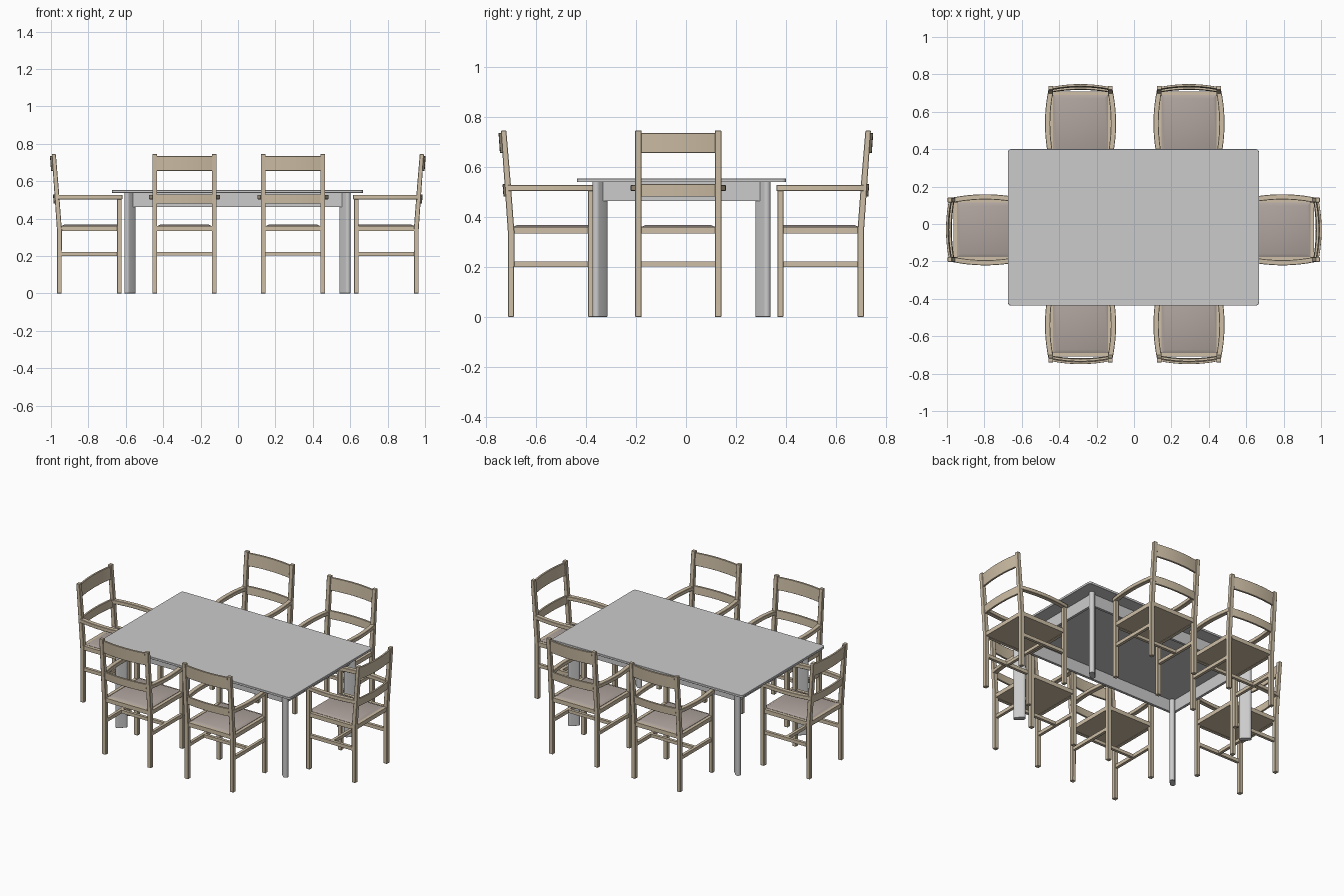
import bpy, bmesh
from math import radians, pi, cos, sin
from mathutils import Matrix, Vector

if "Cube" in bpy.data.objects:
    bpy.data.objects.remove(bpy.data.objects["Cube"])


def material(name, rgb):
    m = bpy.data.materials.new(name)
    m.diffuse_color = (*rgb, 1)
    m.use_nodes = True
    m.node_tree.nodes["Principled BSDF"].inputs["Base Color"].default_value = m.diffuse_color
    return m


WOOD = material("light_wood", (0.62, 0.52, 0.38))
FABRIC = material("seat_fabric", (0.43, 0.37, 0.34))


def loft(bm, sections):
    """Skin matching closed cross-sections and cap both ends."""
    rings = [[bm.verts.new(p) for p in s] for s in sections]
    n = len(rings[0])
    for a, b in zip(rings, rings[1:]):
        for i in range(n):
            bm.faces.new((a[i], a[(i + 1) % n], b[(i + 1) % n], b[i]))
    bm.faces.new(rings[0][::-1])
    bm.faces.new(rings[-1])


def rect(x0, x1, y0, y1, z):
    return [(x0, y0, z), (x1, y0, z), (x1, y1, z), (x0, y1, z)]


def box(bm, x0, x1, y0, y1, z0, z1):
    loft(bm, [rect(x0, x1, y0, y1, z0), rect(x0, x1, y0, y1, z1)])


def finish(bm, name, mat=None, bevel=0.0):
    bmesh.ops.recalc_face_normals(bm, faces=bm.faces)
    if bevel:
        sharp = [e for e in bm.edges if e.calc_face_angle(0) > radians(35)]
        bmesh.ops.bevel(bm, geom=sharp, offset=bevel, segments=1, affect='EDGES')
    for f in bm.faces:
        f.smooth = True
    me = bpy.data.meshes.new(name)
    bm.to_mesh(me)
    bm.free()
    me.set_sharp_from_angle(angle=radians(30))
    if mat:
        me.materials.append(mat)
    return me


def add(name, mesh, matrix=Matrix()):
    ob = bpy.data.objects.new(name, mesh)
    ob.matrix_world = matrix
    bpy.context.collection.objects.link(ob)
    return ob


# ---- Table, centred slightly forward of the origin
CX, CY = -0.003, -0.018

# top with rounded corners
bm = bmesh.new()
outline = []
for k, (sx, sy) in enumerate([(1, 1), (-1, 1), (-1, -1), (1, -1)]):
    for j in range(5):
        a = k * pi / 2 + j * pi / 8
        outline.append((CX + sx * 0.655 + 0.016 * cos(a), CY + sy * 0.402 + 0.016 * sin(a)))
loft(bm, [[(x, y, z) for x, y in outline] for z in (0.538, 0.552)])
add("table_top", finish(bm, "table_top", None, 0.001))

# apron boards
bm = bmesh.new()
AX, AY, T = 0.577, 0.325, 0.016
for s in (-1, 1):
    y, x = CY + s * AY, CX + s * AX
    box(bm, CX - AX, CX + AX, y - T / 2, y + T / 2, 0.462, 0.539)
    box(bm, x - T / 2, x + T / 2, CY - AY, CY + AY, 0.462, 0.539)
add("table_apron", finish(bm, "table_apron"))

# legs: rounded slabs set on the diagonals
for name, sx, sy in (("front_left", -1, -1), ("front_right", 1, -1),
                     ("back_left", -1, 1), ("back_right", 1, 1)):
    bm = bmesh.new()
    r, half = 0.016, 0.020
    prof = [(half * c + r * cos(a0 + j * pi / 10), r * sin(a0 + j * pi / 10))
            for c, a0 in ((1, -pi / 2), (-1, pi / 2)) for j in range(11)]
    loft(bm, [[(x, y, z) for x, y in prof] for z in (0, 0.539)])
    place = Matrix.Translation((CX + sx * 0.575, CY + sy * 0.326, 0))
    add("table_leg_" + name, finish(bm, "table_leg", None, 0.001),
        place @ Matrix.Rotation(pi / 4 * sx * sy, 4, 'Z'))

# ---- Chair parts: back towards -y, rear leg face at y = 0
W, P, D = 0.172, 0.026, 0.346


def lean(z):
    return -0.028 * max(0, z - 0.34) / 0.405


parts = {}

# rear posts leaning back above the seat
bm = bmesh.new()
for s in (-1, 1):
    xs = sorted((s * W, s * (W - P)))
    loft(bm, [rect(*xs, lean(z), lean(z) + t, z)
              for z, t in ((0, 0.025), (0.34, 0.026), (0.53, 0.025), (0.744, 0.022))])
parts["back_posts"] = finish(bm, "back_posts", WOOD, 0.002)

# front legs
bm = bmesh.new()
for s in (-1, 1):
    box(bm, *sorted((s * W, s * (W - P))), D - 0.025, D, 0, 0.505)
parts["front_legs"] = finish(bm, "front_legs", WOOD, 0.002)

# bowed back slats
bm = bmesh.new()
for z0, z1, bulge in ((0.655, 0.734, 0.016), (0.480, 0.530, 0.014)):
    secs = []
    for i in range(13):
        u = -1 + i / 6
        off = 0.012 - bulge * (1 - u * u)
        secs.append([(u * 0.158, lean(z) + off + d, z)
                     for z, d in ((z0, -0.006), (z0, 0.006), (z1, 0.006), (z1, -0.006))])
    loft(bm, secs)
parts["back_slats"] = finish(bm, "back_slats", WOOD, 0.001)

# armrests bowing outwards
bm = bmesh.new()
for s in (-1, 1):
    secs = []
    for i in range(13):
        u = -1 + i / 6
        y = 0.173 + u * 0.177
        x = 0.158 + 0.018 * (1 - u * u)
        secs.append([(s * (x + d), y, z) for d, z in
                     ((-0.014, 0.503), (0.014, 0.503), (0.014, 0.527), (-0.014, 0.527))])
    loft(bm, secs)
parts["armrests"] = finish(bm, "armrests", WOOD, 0.002)

# seat rails with base panel
bm = bmesh.new()
for s in (-1, 1):
    box(bm, *sorted((s * (W - 0.003), s * (W - 0.023))), 0.02, D - 0.02, 0.334, 0.360)
for y in (0.003, D - 0.023):
    box(bm, -0.150, 0.150, y, y + 0.02, 0.334, 0.360)
box(bm, -0.152, 0.152, 0.02, D - 0.02, 0.336, 0.355)
parts["seat_frame"] = finish(bm, "seat_frame", WOOD)

# seat pad with sloped rim
bm = bmesh.new()
loft(bm, [rect(-0.146, 0.146, 0.022, D - 0.008, 0.352),
          rect(-0.146, 0.146, 0.022, D - 0.008, 0.360),
          rect(-0.128, 0.128, 0.040, D - 0.026, 0.368)])
parts["seat"] = finish(bm, "seat", FABRIC)

# side stretchers joined by a cross bar
bm = bmesh.new()
for s in (-1, 1):
    box(bm, *sorted((s * 0.168, s * 0.150)), 0.02, D - 0.02, 0.200, 0.222)
box(bm, -0.155, 0.155, D / 2 - 0.009, D / 2 + 0.009, 0.202, 0.222)
parts["stretchers"] = finish(bm, "stretchers", WOOD)

# ---- Six chairs around the table
chairs = (("front_left", -0.286, -0.712, 0), ("front_right", 0.294, -0.712, 0),
          ("back_left", -0.286, 0.711, 180), ("back_right", 0.294, 0.711, 180),
          ("left_end", -0.968, -0.031, -90), ("right_end", 0.966, -0.031, 90))
for where, x, y, deg in chairs:
    m = Matrix.Translation((x, y, 0)) @ Matrix.Rotation(radians(deg), 4, 'Z')
    for part, mesh in parts.items():
        add(f"{where}_chair_{part}", mesh, m)
